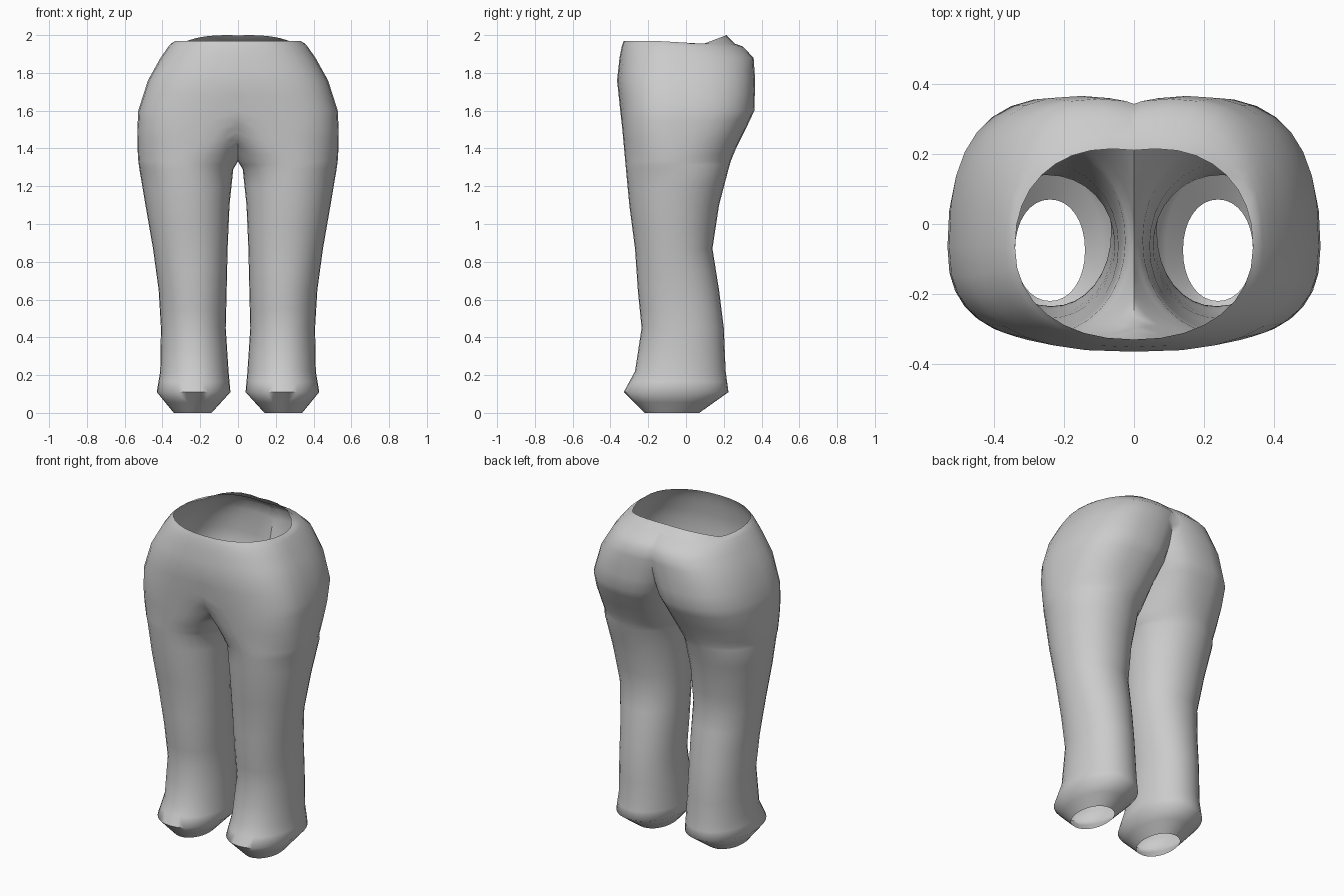
import bpy, bmesh
from math import sin, cos, pi

if "Cube" in bpy.data.objects:
    bpy.data.objects.remove(bpy.data.objects["Cube"])

# leg sections: z, inner x, outer x, front y, back y
LEG = [
    (0.00, .14, .34, -.22, .07), (0.11, .04, .43, -.33, .225),
    (0.22, .05, .412, -.27, .21), (0.45, .065, .408, -.235, .20),
    (0.65, .06, .42, -.255, .175), (0.87, .055, .45, -.27, .14),
    (1.10, .045, .49, -.30, .175), (1.29, .025, .522, -.318, .225),
]
# seat sections: z, outer x, front y, back y, inner x front/back, peak x front/back, squareness
SEAT = [
    (1.335, .528, -.322, .238, -.002, -.002, .26, .26, 2.1),
    (1.40, .532, -.328, .265, -.03, -.012, .22, .24, 2.3),
    (1.50, .533, -.337, .315, -.12, -.03, .18, .22, 2.5),
    (1.60, .528, -.348, .362, -.30, -.06, .10, .19, 2.6),
    (1.76, .477, -.365, .366, -.50, -.13, .0, .15, 2.6),
    (1.88, .410, -.352, .358, -.45, -.20, .0, .10, 2.4),
    (1.94, .368, -.340, .300, -.38, -.22, .0, .08, 2.3),
    (1.97, .340, -.330, .215, -.34, -.24, .0, .06, 2.2),
]
SIDES = 32

rows = []
for z, xi, xo, yf, yb in LEG:
    m = (xi + xo) / 2
    rows.append((z, xo, yf, yb, xi, xi, m, m, 2.1))
rows += SEAT

# subdivide between sections
dense = []
for a, b in zip(rows, rows[1:]):
    dense += [a, tuple((p + q) / 2 for p, q in zip(a, b))]
dense.append(rows[-1])


def ring(bm, row, last):
    z, xo, yf, yb, xif, xib, cf, cb, n = row
    cy = (yf + yb) / 2 if z < 1.3 else -.065
    out = []
    for i in range(SIDES):
        t = 2 * pi * i / SIDES
        c, s = cos(t), sin(t)
        front = s <= 1e-6
        cx, xi, ye = (cf, xif, yf) if front else (cb, xib, yb)
        x = cx + ((xo - cx) if c > 0 else -(cx - xi) * -1 * -1) * abs(c) ** (2 / n)
        y = cy + (ye - cy) * abs(s) ** (2 / n)
        dz = 0
        if last:  # wavy waist rim
            dz = .037 * max(0, (y - .1) / .115) - .015 * max(0, 1 - abs(y - .08) / .25)
        out.append(bm.verts.new((x, y, z + dz)))
    return out


# one trouser leg as an open tube that overlaps the centre plane at the seat
bm = bmesh.new()
rings = [ring(bm, r, k == len(dense) - 1) for k, r in enumerate(dense)]
for a, b in zip(rings, rings[1:]):
    for i in range(SIDES):
        j = (i + 1) % SIDES
        bm.faces.new((a[i], a[j], b[j], b[i]))
# cut at the centre plane
bmesh.ops.bisect_plane(bm, geom=bm.verts[:] + bm.edges[:] + bm.faces[:], dist=1e-5,
                       plane_co=(0, 0, 0), plane_no=(1, 0, 0), clear_inner=True)
bmesh.ops.recalc_face_normals(bm, faces=bm.faces[:])
me = bpy.data.meshes.new("trousers")
bm.to_mesh(me)
bm.free()
ob = bpy.data.objects.new("trousers", me)
bpy.context.collection.objects.link(ob)

# mirror the other half
mod = ob.modifiers.new("mirror", 'MIRROR')
mod.use_axis[0] = True
mod.merge_threshold = .002
bpy.context.view_layer.objects.active = ob
ob.select_set(True)
bpy.ops.object.modifier_apply(modifier="mirror")
bpy.ops.object.shade_smooth_by_angle(angle=1.2)
